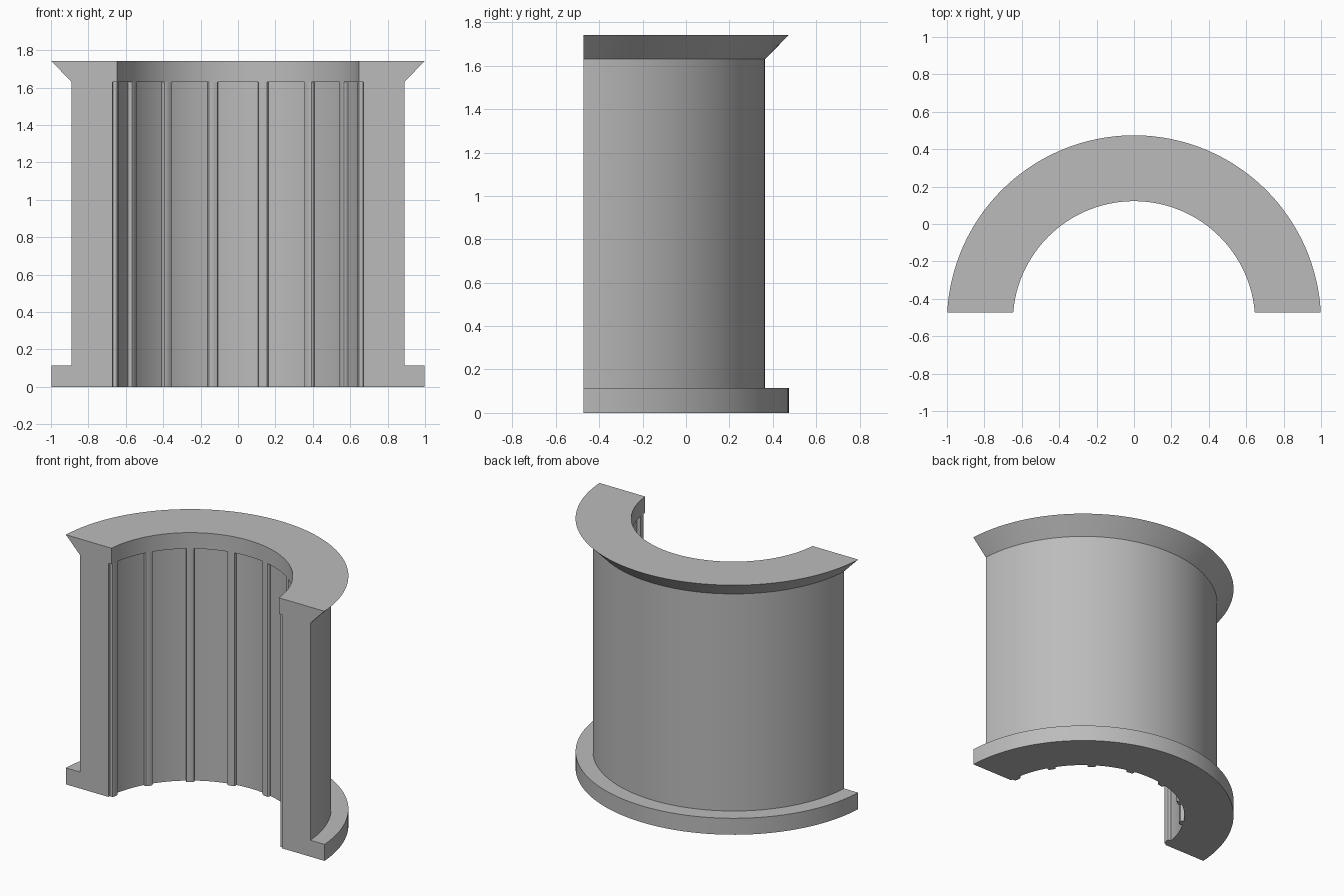
import bpy, bmesh, math
from mathutils import Vector, Matrix

if "Cube" in bpy.data.objects:
    bpy.data.objects.remove(bpy.data.objects["Cube"])

AXIS_Y = -0.526      # centre of the arcs
CUT_Y = -0.4725      # flat front plane of the half shell
R_OUT, R_WALL, R_BORE, R_LIP = 1.0, 0.891, 0.673, 0.648
Z_BASE, Z_LIP, Z_TOP = 0.115, 1.63, 1.742

grey = bpy.data.materials.new("plain grey")
grey.diffuse_color = (0.5, 0.5, 0.5, 1)
grey.use_nodes = True
grey.node_tree.nodes["Principled BSDF"].inputs["Base Color"].default_value = grey.diffuse_color


def finish(bm, name):
    bmesh.ops.recalc_face_normals(bm, faces=bm.faces)
    mesh = bpy.data.meshes.new(name)
    bm.to_mesh(mesh)
    bm.free()
    mesh.materials.append(grey)
    obj = bpy.data.objects.new(name, mesh)
    bpy.context.collection.objects.link(obj)
    bpy.ops.object.select_all(action='DESELECT')
    obj.select_set(True)
    bpy.context.view_layer.objects.active = obj
    bpy.ops.object.shade_smooth_by_angle(angle=math.radians(25))
    return obj


# half shell: foot flange, wall, flared rim and inner lip in one turned profile
profile = [(R_BORE, 0), (R_OUT, 0), (R_OUT, Z_BASE), (R_WALL, Z_BASE),
           (R_WALL, Z_LIP), (R_OUT, Z_TOP), (R_LIP, Z_TOP), (R_LIP, Z_LIP),
           (R_BORE, Z_LIP)]
bm = bmesh.new()
verts = [bm.verts.new((r, AXIS_Y, z)) for r, z in profile]
edges = [bm.edges.new((a, b)) for a, b in zip(verts, verts[1:] + verts[:1])]
bmesh.ops.spin(bm, geom=verts + edges, cent=(0, AXIS_Y, 0), axis=(0, 0, 1),
               angle=math.pi, steps=96)
# trim to the flat front and cap both ends
bmesh.ops.bisect_plane(bm, geom=bm.verts[:] + bm.edges[:] + bm.faces[:],
                       plane_co=(0, CUT_Y, 0), plane_no=(0, 1, 0), clear_inner=True)
bmesh.ops.holes_fill(bm, edges=[e for e in bm.edges if e.is_boundary], sides=0)
finish(bm, "half_shell")

# eight round-nosed ribs standing on the bore, below the lip
half, root, nose = 0.027, R_BORE + 0.006, R_LIP
section = [(root, -half), (nose + 0.010, -half), (nose + 0.003, -half + 0.004),
           (nose, -half + 0.011), (nose, half - 0.011),
           (nose + 0.003, half - 0.004), (nose + 0.010, half), (root, half)]
for i in range(8):
    turn = Matrix.Rotation(math.radians(90 + (i - 3.5) * 23.4), 3, 'Z')
    bm = bmesh.new()
    base = bm.faces.new([bm.verts.new(turn @ Vector((r, t, 0)) + Vector((0, AXIS_Y, 0)))
                         for r, t in section])
    top = bmesh.ops.extrude_face_region(bm, geom=[base])["geom"]
    bmesh.ops.translate(bm, vec=(0, 0, Z_LIP),
                        verts=[g for g in top if isinstance(g, bmesh.types.BMVert)])
    finish(bm, f"rib_{i + 1}")
